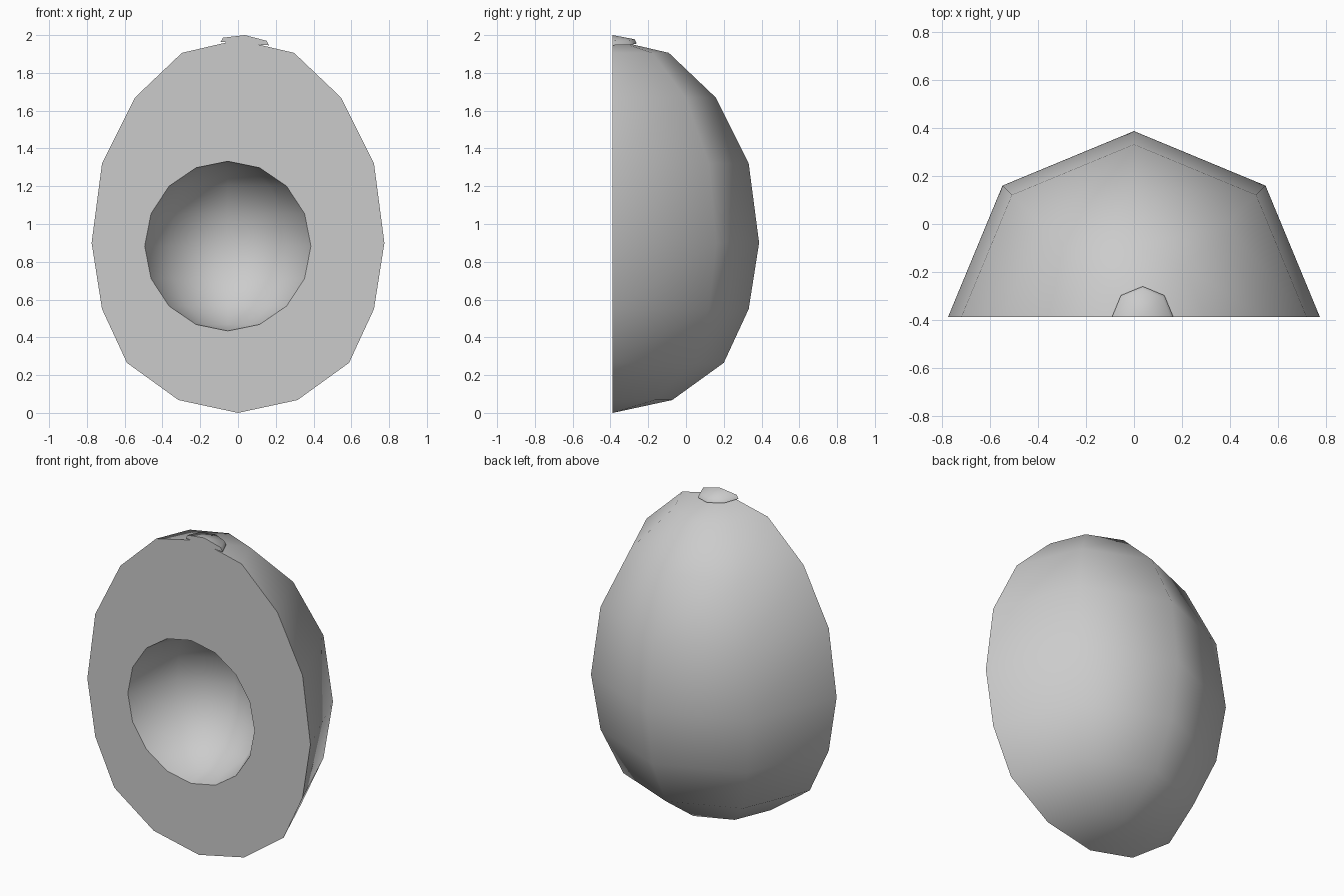
import bpy, bmesh
from math import sin, cos, pi, radians

if "Cube" in bpy.data.objects:
    bpy.data.objects.remove(bpy.data.objects["Cube"])

FRONT = -0.388   # plane of the cut face
SEGS = 4         # sides in a half turn


def half_lathe(bm, profile, cx=0.0, tilt=0.0):
    """Half turn of (radius, z) points behind the cut plane; returns its outline loop."""
    rings = []
    for r, z in profile:
        if r == 0:
            rings.append([bm.verts.new((cx, FRONT, z))] * (SEGS + 1))
        else:
            rings.append([bm.verts.new((cx + r * cos(pi * i / SEGS),
                                        FRONT + r * sin(pi * i / SEGS),
                                        z - tilt * r * cos(pi * i / SEGS)))
                          for i in range(SEGS + 1)])
    for a, b in zip(rings, rings[1:]):
        for i in range(SEGS):
            bm.faces.new(list(dict.fromkeys((a[i], a[i + 1], b[i + 1], b[i]))))
    return [k[0] for k in rings] + [k[-1] for k in rings[-2:0:-1]]


def finish(bm, name):
    bmesh.ops.recalc_face_normals(bm, faces=bm.faces[:])
    mesh = bpy.data.meshes.new(name)
    bm.to_mesh(mesh)
    bm.free()
    obj = bpy.data.objects.new(name, mesh)
    bpy.context.collection.objects.link(obj)
    bpy.ops.object.select_all(action='DESELECT')
    bpy.context.view_layer.objects.active = obj
    obj.select_set(True)
    bpy.ops.object.shade_smooth_by_angle(angle=radians(60))


# Halved fruit: outer skin, hollow for the stone, flat cut face between them
bm = bmesh.new()
skin = half_lathe(bm, [(0, 0), (0.315, 0.068), (0.588, 0.265), (0.72, 0.55),
                       (0.775, 0.9), (0.72, 1.32), (0.545, 1.67),
                       (0.297, 1.906), (0, 1.975)])
R = 0.44
hollow = half_lathe(bm, [(0 if k in (0, 8) else R * sin(pi * k / 8),
                          0.883 - 0.449 * cos(pi * k / 8)) for k in range(9)], cx=-0.054)
n = len(skin)
for i in range(n):
    j = (i + 1) % n
    bm.faces.new((skin[i], skin[j], hollow[j], hollow[i]))
finish(bm, "fruit_half")

# Small tilted stem cap, halved by the same cut
bm = bmesh.new()
outline = half_lathe(bm, [(0, 1.955), (0.128, 1.955), (0.116, 1.978), (0, 2.0)],
                     cx=0.036, tilt=0.07)
bm.faces.new(outline)
finish(bm, "stem_cap")
